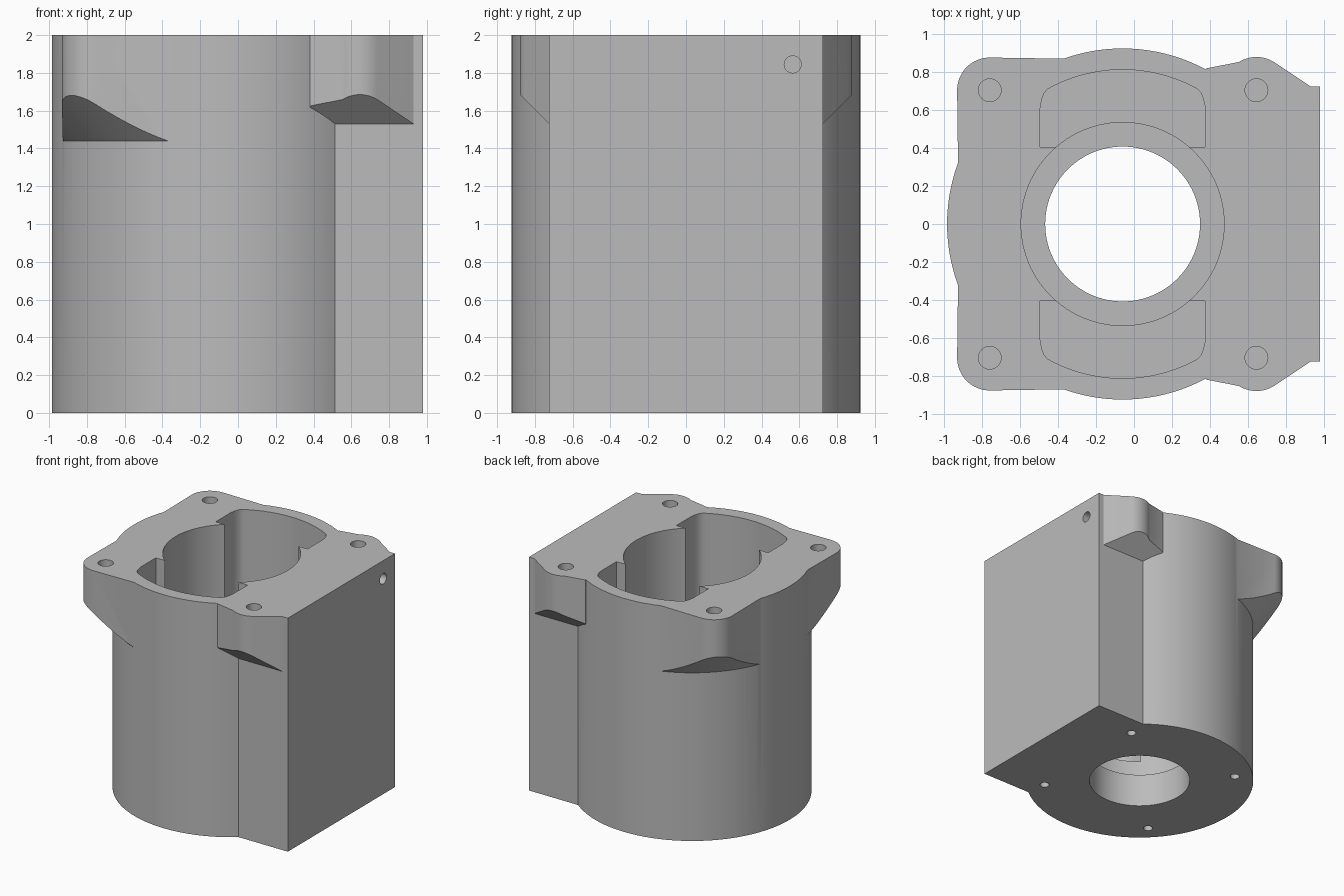
import bpy, bmesh
from math import sin, cos, radians, hypot

CX = -0.06      # bore axis
R = 0.925       # body radius
TOP = 2.0

scene_cube = bpy.data.objects.get("Cube")
if scene_cube:
    bpy.data.objects.remove(scene_cube, do_unlink=True)

metal = bpy.data.materials.new("plain_grey")
metal.use_nodes = True
GREY = (0.5, 0.5, 0.5, 1)
metal.diffuse_color = GREY
metal.node_tree.nodes["Principled BSDF"].inputs["Base Color"].default_value = GREY


def arc(cx, cy, r, a0, a1, n):
    """Points along an arc, angles in degrees."""
    angles = [radians(a0 + (a1 - a0) * i / n) for i in range(n + 1)]
    return [(cx + r * cos(a), cy + r * sin(a)) for a in angles]


def finish(name, bm):
    bmesh.ops.recalc_face_normals(bm, faces=bm.faces)
    mesh = bpy.data.meshes.new(name)
    bm.to_mesh(mesh)
    bm.free()
    mesh.materials.append(metal)
    obj = bpy.data.objects.new(name, mesh)
    bpy.context.collection.objects.link(obj)
    return obj


def prism(name, outline, bottom, top):
    """Extruded outline; bottom is a height or a function of y."""
    bm = bmesh.new()
    low_z = bottom if callable(bottom) else lambda y: bottom
    low = [bm.verts.new((x, y, low_z(y))) for x, y in outline]
    high = [bm.verts.new((x, y, top)) for x, y in outline]
    bm.faces.new(low)
    bm.faces.new(high)
    for i in range(len(low)):
        j = (i + 1) % len(low)
        bm.faces.new((low[i], low[j], high[j], high[i]))
    return finish(name, bm)


def rod(name, start, radius, length, axis="Z", radius2=None, segments=32):
    """Cylinder or cone running from start along the axis."""
    bm = bmesh.new()
    bmesh.ops.create_cone(bm, cap_ends=True, segments=segments, radius1=radius,
                          radius2=radius if radius2 is None else radius2, depth=length)
    for v in bm.verts:
        x, y, z = v.co
        z += length / 2
        local = (z, x, y) if axis == "X" else (x, y, z)
        v.co = [a + b for a, b in zip(start, local)]
    return finish(name, bm)


def combine(target, other, operation):
    """Apply a boolean and drop the helper."""
    other.hide_render = True
    mod = target.modifiers.new("boolean", "BOOLEAN")
    mod.operation = operation
    mod.solver = "EXACT"
    mod.object = other
    bpy.ops.object.select_all(action="DESELECT")
    bpy.context.view_layer.objects.active = target
    target.select_set(True)
    bpy.ops.object.modifier_apply(modifier=mod.name)
    bpy.data.objects.remove(other, do_unlink=True)


# Round body with a flat mounting block on one side
corner = 0.725
housing = rod("motor_housing", (CX, 0, 0), R, TOP, segments=128)
block = prism("mounting_block", [(0, -corner), (0.98, -corner), (0.98, corner), (0, corner)], 0, TOP)
combine(housing, block, "UNION")

for side in (1, -1):
    # Bolt ear beside the block, with a sloping underside
    outline = [(0.38, 0.7), (0.38, 0.82)] + arc(0.645, 0.705, 0.175, 122, 58, 12)
    outline += [(0.93, 0.725), (0.93, 0.7)]
    ear = prism("block_ear", [(x, side * y) for x, y in outline],
                lambda y: 1.53 + abs(y) - corner, TOP)
    combine(housing, ear, "UNION")

    # Rounded corner ear, its underside flaring out as a cone
    outline = [(-0.3, 0.6), (-0.37, 0.871)] + arc(-0.76, 0.705, 0.172, 90, 180, 16)
    outline += [(-0.927, 0.3), (-0.7, 0.3)]
    ear = prism("corner_ear", [(x, side * y) for x, y in outline], 1.2, TOP)
    flare = rod("flare", (CX, 0, 1.34), R - 0.1, 0.8, radius2=R + 0.7, segments=128)
    combine(ear, flare, "INTERSECT")
    combine(housing, ear, "UNION")

# Stepped bore
combine(housing, rod("counterbore", (CX, 0, 0.29), 0.535, 2, segments=96), "DIFFERENCE")
combine(housing, rod("through_bore", (CX, 0, -0.2), 0.408, 1, segments=96), "DIFFERENCE")

# Deep pockets on either side of the bore
half = 0.435
for side in (1, -1):
    outer = arc(0, 0, 0.813, 61, 119, 24)
    fillet = [(0.412, 0.692), (0.425, 0.66), (0.433, 0.625), (half, 0.595)]
    outline = [(half, 0.405)] + fillet[::-1] + outer
    outline += [(-x, y) for x, y in fillet] + [(-half, 0.405), (-0.3, 0.405), (-0.2, 0.3),
                                              (0.2, 0.3), (0.3, 0.405)]
    pocket = prism("pocket", [(CX + x, side * y) for x, y in outline], 0.49, TOP + 0.2)
    combine(housing, pocket, "DIFFERENCE")

# Screw holes: top ears, flat side and underside
for side in (1, -1):
    for x in (-0.76, 0.645):
        combine(housing, rod("ear_hole", (x, side * 0.705, 1.62), 0.06, 1), "DIFFERENCE")
    for z in (0.16, 1.845):
        combine(housing, rod("side_hole", (0.68, side * 0.565, z), 0.045, 1, "X"), "DIFFERENCE")
    for dx in (-0.55, 0.55):
        combine(housing, rod("base_hole", (CX + dx, side * 0.55, -0.1), 0.037, 0.35), "DIFFERENCE")

# Smooth curved walls, crisp edges
bpy.ops.object.select_all(action="DESELECT")
bpy.context.view_layer.objects.active = housing
housing.select_set(True)
bpy.ops.object.shade_smooth_by_angle(angle=radians(25))
